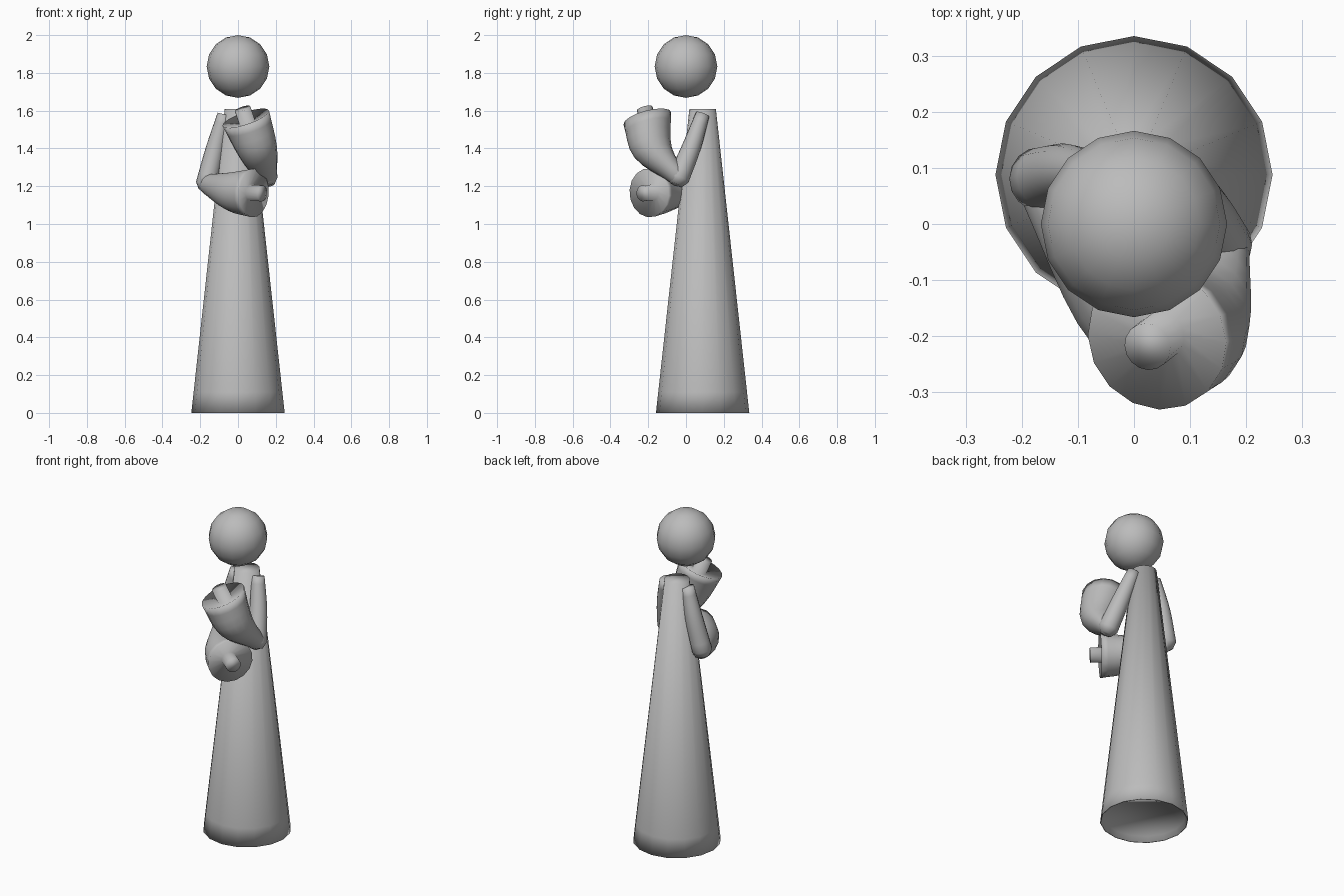
import bpy, bmesh, math
from mathutils import Vector

cube = bpy.data.objects.get("Cube")
if cube:
    bpy.data.objects.remove(cube)

grey = bpy.data.materials.new("plain_grey")
grey.use_nodes = True
COLOUR = (0.5, 0.5, 0.5, 1)
grey.diffuse_color = COLOUR
grey.node_tree.nodes["Principled BSDF"].inputs["Base Color"].default_value = COLOUR


def finish(bm, name):
    bmesh.ops.recalc_face_normals(bm, faces=bm.faces)
    for face in bm.faces:
        face.smooth = True
    mesh = bpy.data.meshes.new(name)
    bm.to_mesh(mesh)
    bm.free()
    mesh.materials.append(grey)
    bpy.context.collection.objects.link(bpy.data.objects.new(name, mesh))


def tube(name, rings, axis, sides=16):
    """Loft circles (centre, radius) that all face along axis, capped at both ends."""
    axis = Vector(axis).normalized()
    u = axis.orthogonal().normalized()
    v = axis.cross(u)
    bm = bmesh.new()
    loops = []
    for centre, radius in rings:
        turns = [math.tau * i / sides for i in range(sides)]
        loops.append([bm.verts.new(Vector(centre) + radius * (u * math.cos(a) + v * math.sin(a)))
                      for a in turns])
    for low, high in zip(loops, loops[1:]):
        for i in range(sides):
            j = (i + 1) % sides
            bm.faces.new((low[i], low[j], high[j], high[i]))
    bm.faces.new(loops[0][::-1])
    bm.faces.new(loops[-1])
    finish(bm, name)


def smooth_rings(points, steps=4):
    """Catmull-Rom interpolation of (centre, radius) stations."""
    data = [Vector((*c, r)) for c, r in points]
    data = [2 * data[0] - data[1]] + data + [2 * data[-1] - data[-2]]
    out = []
    for a, b, c, d in zip(data, data[1:], data[2:], data[3:]):
        for k in range(steps):
            t = k / steps
            p = 0.5 * (2 * b + (c - a) * t + (2 * a - 5 * b + 4 * c - d) * t ** 2
                       + (3 * b - a - 3 * c + d) * t ** 3)
            out.append((p.xyz, p.w))
    out.append((data[-2].xyz, data[-2].w))
    return out


def arm(side, shoulder, upper_mid, elbow, sleeve_mid, cuff, axis):
    axis = Vector(axis).normalized()
    cuff = Vector(cuff)
    # Upper arm with a rounded elbow
    down = (Vector(elbow) - Vector(shoulder)).normalized()
    tip = (Vector(elbow) + down * 0.035, 0.034)
    rings = smooth_rings([(shoulder, 0.037), (upper_mid, 0.05), (elbow, 0.057)]) + [tip]
    tube(side + "_upper_arm", rings, down)
    # Drooping sleeve, its dished cuff running into the hand peg
    start = (Vector(elbow) - axis * 0.03, 0.032)
    rings = [start] + smooth_rings([(elbow, 0.053), (sleeve_mid, 0.103), (cuff, 0.13)])
    rings += [(cuff - axis * 0.025, 0.043), (cuff + axis * 0.055, 0.043)]
    tube(side + "_sleeve_and_hand", rings, axis)


# Robe with a shallow hollow hem
robe = [(0.233, 0.035), (0.242, 0.0), (0.247, 0.0), (0.235, 0.11), (0.07, 1.61)]
tube("robe", [((0, 0.088, z), r) for r, z in robe], (0, 0, 1))

# Floating head
bm = bmesh.new()
bmesh.ops.create_uvsphere(bm, u_segments=16, v_segments=8, radius=0.166)
bmesh.ops.translate(bm, vec=(0, 0, 1.834), verts=bm.verts)
finish(bm, "head")

# Left arm bends up, right arm folds across the front
arm("left", (0.075, 0.088, 1.58), (0.118, 0.03, 1.41), (0.155, -0.04, 1.24),
    (0.108, -0.175, 1.38), (0.041, -0.205, 1.56), (-0.34, -0.27, 1))
arm("right", (-0.072, 0.088, 1.58), (-0.12, 0.093, 1.4), (-0.167, 0.08, 1.21),
    (-0.04, -0.095, 1.172), (0.085, -0.195, 1.165), (0.8, -0.6, -0.05))
